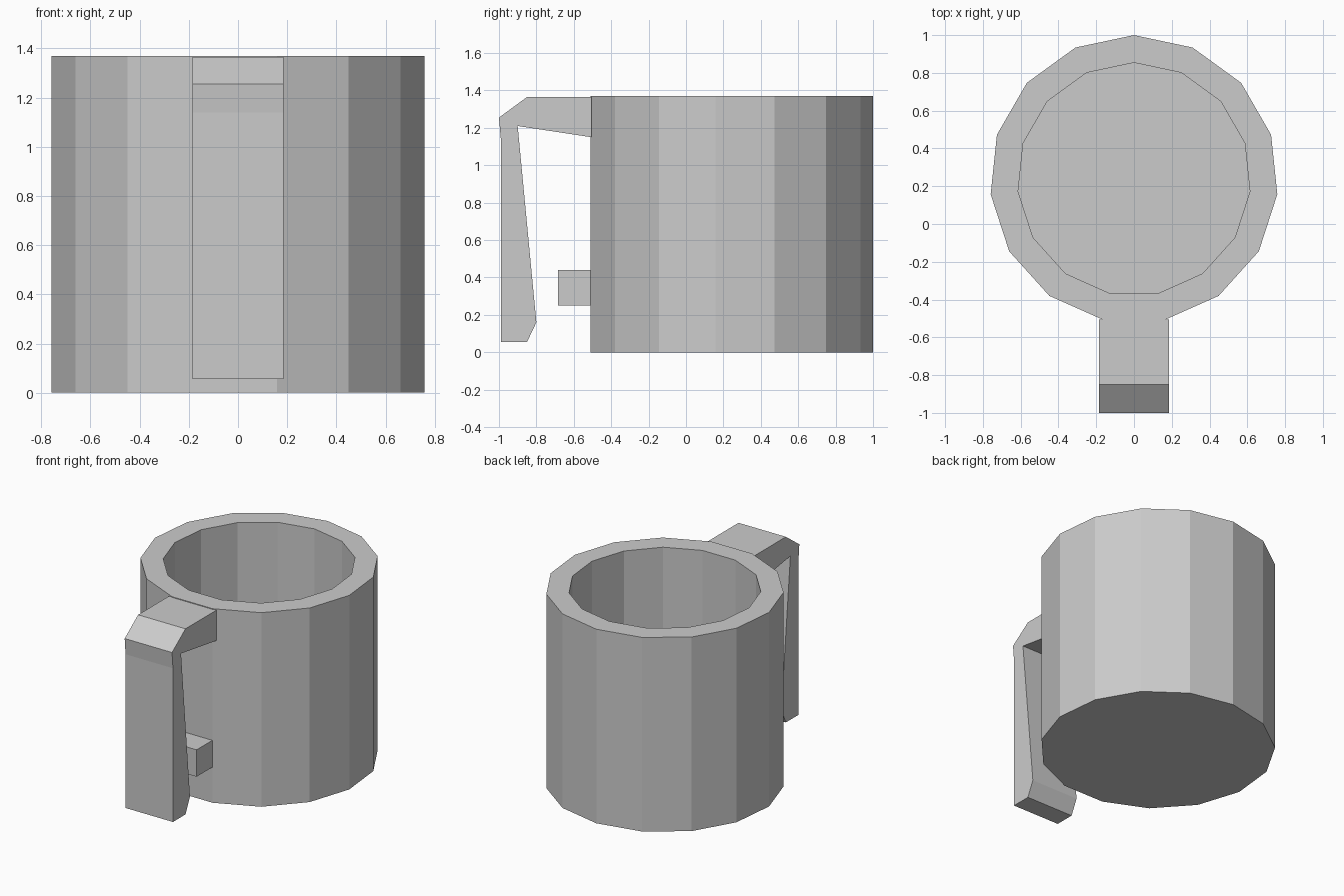
import bpy, bmesh
from math import sin, cos, tau

if "Cube" in bpy.data.objects:
    bpy.data.objects.remove(bpy.data.objects["Cube"])

SIDES, CENTRE_Y, HEIGHT = 15, 0.237, 1.37


def finish(bm, name):
    bmesh.ops.recalc_face_normals(bm, faces=bm.faces)
    mesh = bpy.data.meshes.new(name)
    bm.to_mesh(mesh)
    bm.free()
    obj = bpy.data.objects.new(name, mesh)
    bpy.context.collection.objects.link(obj)
    return obj


def ring(bm, radius, z):
    return [bm.verts.new((radius * sin(tau * i / SIDES),
                          CENTRE_Y + radius * cos(tau * i / SIDES), z))
            for i in range(SIDES)]


def extrude_profile(name, profile, half_width):
    """Side profile of (y, z) points, extruded across x."""
    bm = bmesh.new()
    left, right = ([bm.verts.new((x, y, z)) for y, z in profile]
                   for x in (-half_width, half_width))
    bm.faces.new(left)
    bm.faces.new(right)
    n = len(profile)
    for i in range(n):
        j = (i + 1) % n
        bm.faces.new((left[i], left[j], right[j], right[i]))
    return finish(bm, name)


# Cup body: outer wall, flat rim, inner wall and floor
bm = bmesh.new()
rings = [ring(bm, r, z) for r, z in
         ((0.763, 0), (0.763, HEIGHT), (0.617, HEIGHT), (0.617, 0.15))]
for a, b in zip(rings, rings[1:]):
    for i in range(SIDES):
        j = (i + 1) % SIDES
        bm.faces.new((a[i], a[j], b[j], b[i]))
bm.faces.new(rings[0])
bm.faces.new(rings[-1])
finish(bm, "cup_body")

# Hooked handle, open at the bottom
extrude_profile("handle", [
    (-0.505, 1.365), (-0.85, 1.365), (-1.0, 1.255), (-0.99, 1.14),
    (-0.99, 0.055), (-0.85, 0.055), (-0.80, 0.16), (-0.90, 1.21),
    (-0.505, 1.15)], 0.185)

# Lower stub where the handle would meet the cup
extrude_profile("lower_stub", [
    (-0.508, 0.25), (-0.508, 0.44), (-0.685, 0.44), (-0.685, 0.25)], 0.156)
